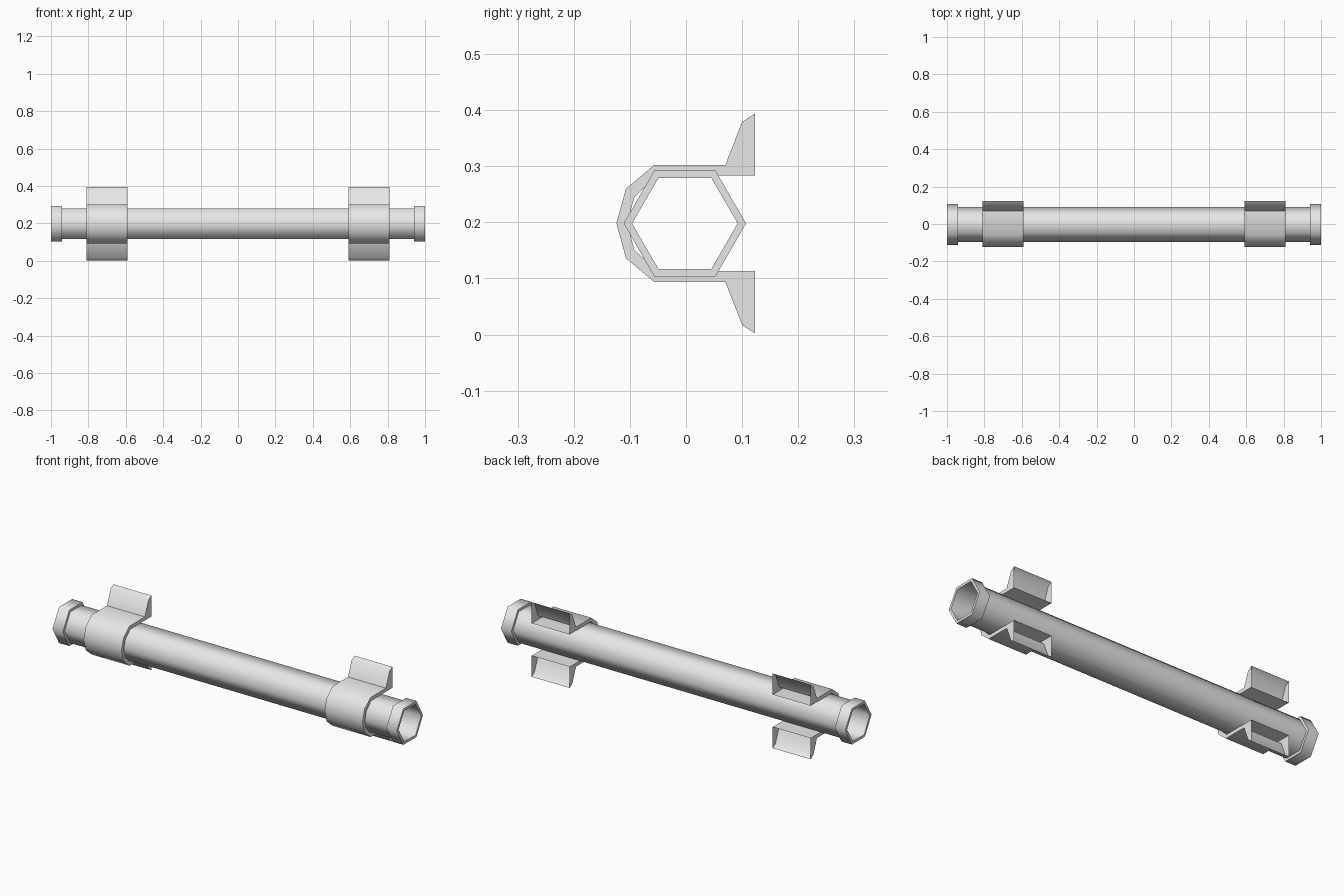
import bpy, bmesh, math

cube = bpy.data.objects.get("Cube")
if cube:
    bpy.data.objects.remove(cube)

grey = bpy.data.materials.new("light_grey")
grey.use_nodes = True
grey.diffuse_color = (0.8, 0.8, 0.8, 1)
grey.node_tree.nodes["Principled BSDF"].inputs["Base Color"].default_value = grey.diffuse_color

AXIS_Y, AXIS_Z = -0.002, 0.198


def finish(name, bm):
    """Turn a bmesh into a named, smooth-shaded object."""
    mesh = bpy.data.meshes.new(name)
    bm.to_mesh(mesh)
    bm.free()
    mesh.materials.append(grey)
    obj = bpy.data.objects.new(name, mesh)
    bpy.context.collection.objects.link(obj)
    bpy.ops.object.select_all(action="DESELECT")
    obj.select_set(True)
    bpy.context.view_layer.objects.active = obj
    bpy.ops.object.shade_smooth_by_angle(angle=math.radians(65))
    return obj


def hexagon(bm, radius, x):
    return [bm.verts.new((x, AXIS_Y + radius * math.cos(i * math.pi / 3),
                          AXIS_Z + radius * math.sin(i * math.pi / 3))) for i in range(6)]


def bridge(bm, a, b, skip=()):
    """Join two closed loops with quads, leaving out the skipped segments."""
    for i in range(len(a)):
        if i not in skip:
            j = (i + 1) % len(a)
            bm.faces.new((a[i], a[j], b[j], b[i]))


def build_tube():
    bm = bmesh.new()
    bridge(bm, hexagon(bm, 0.094, 0.94), hexagon(bm, 0.094, -0.94))
    finish("hollow_tube", bm)


def build_collar(name, x0, x1):
    bm = bmesh.new()
    rings = [hexagon(bm, r, x) for r, x in
             ((0.109, x0), (0.109, x1), (0.094, x1), (0.094, x0))]
    for i in range(4):
        bridge(bm, rings[i], rings[(i + 1) % 4])
    bmesh.ops.recalc_face_normals(bm, faces=bm.faces)
    finish(name, bm)


# Upper half of the clip section as (y, height above the axis)
OUTER = [(0.123, 0.196), (0.1, 0.181), (0.07, 0.104), (-0.057, 0.104), (-0.107, 0.062)]
INNER = [(-0.092, 0.047), (-0.052, 0.085), (0.055, 0.085), (0.123, 0.085)]


def build_clip(name, x0, x1):
    section = OUTER + [(-0.124, 0)] + [(y, -h) for y, h in reversed(OUTER)]
    section += [(y, -h) for y, h in reversed(INNER)] + [(-0.105, 0)] + INNER
    bm = bmesh.new()
    a, b = [[bm.verts.new((x, y, AXIS_Z + h)) for y, h in section] for x in (x0, x1)]
    # The rear of each flared wing is left open
    n = len(section)
    bridge(bm, a, b, skip=(2 * len(OUTER), n - 1))
    bm.faces.new(a)
    bm.faces.new(list(reversed(b)))
    bmesh.ops.recalc_face_normals(bm, faces=bm.faces)
    finish(name, bm)


build_tube()
for side, s in (("left", 1), ("right", -1)):
    build_collar(side + "_end_collar", s * 0.94, s * 1.0)
    build_clip(side + "_clip", s * 0.59, s * 0.81)
